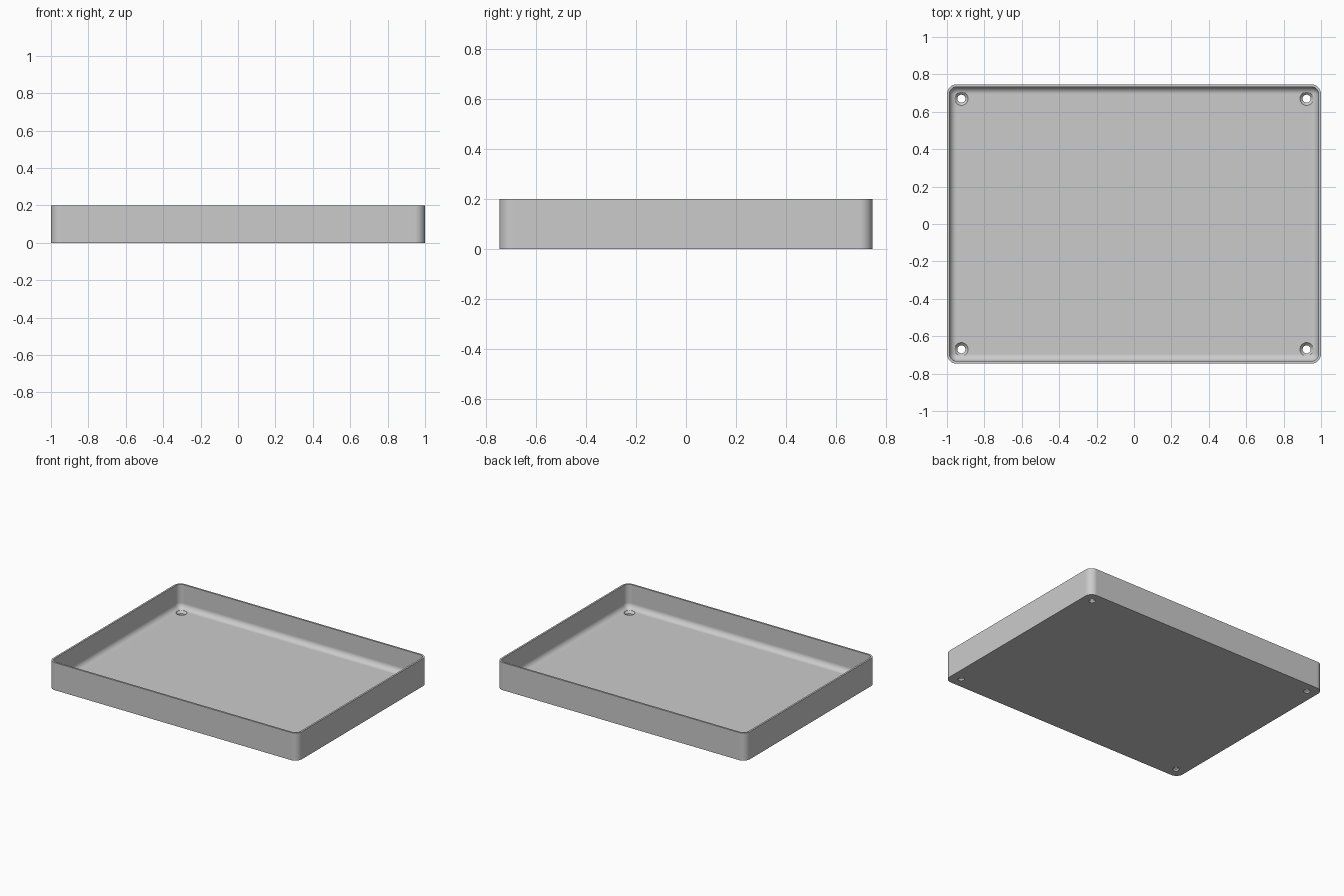
import bpy
import bmesh
from math import cos, sin, pi

old = bpy.data.objects.get("Cube")
if old:
    bpy.data.objects.remove(old, do_unlink=True)

HALF_X, HALF_Y, HEIGHT = 1.0, 0.747, 0.2
CORNER, WALL, FLOOR = 0.053, 0.0133, 0.027
FILLET = CORNER - WALL
ARC = 10          # segments per rounded quarter
INSET = 0.077     # screw hole distance from the outer walls

grey = bpy.data.materials.new("light grey")
grey.use_nodes = True
grey.diffuse_color = (0.6, 0.6, 0.6, 1)
grey.node_tree.nodes["Principled BSDF"].inputs["Base Color"].default_value = (0.6, 0.6, 0.6, 1)


def rounded_loop(bm, inset, z):
    """Rounded rectangle, offset inwards from the outer wall."""
    r = max(CORNER - inset, 0)
    cx, cy = HALF_X - CORNER, HALF_Y - CORNER
    loop = []
    for q, (sx, sy) in enumerate([(1, 1), (-1, 1), (-1, -1), (1, -1)]):
        for i in range(ARC + 1):
            a = (q + i / ARC) * pi / 2
            loop.append(bm.verts.new((sx * cx + r * cos(a), sy * cy + r * sin(a), z)))
    return loop


def bridge(bm, a, b):
    for i in range(len(a)):
        j = (i + 1) % len(a)
        bm.faces.new((a[i], a[j], b[j], b[i]))


def make_object(bm, name):
    bmesh.ops.remove_doubles(bm, verts=bm.verts, dist=1e-5)
    bmesh.ops.recalc_face_normals(bm, faces=bm.faces)
    mesh = bpy.data.meshes.new(name)
    bm.to_mesh(mesh)
    bm.free()
    mesh.materials.append(grey)
    obj = bpy.data.objects.new(name, mesh)
    bpy.context.collection.objects.link(obj)
    return obj


# Tray shell: outer wall, rim, inner wall, then the fillet down to the floor
bm = bmesh.new()
section = [(0, 0), (0, HEIGHT), (WALL, HEIGHT)]
for i in range(ARC + 1):
    a = i / ARC * pi / 2
    section.append((WALL + FILLET * (1 - cos(a)), FLOOR + FILLET * (1 - sin(a))))
loops = [rounded_loop(bm, d, z) for d, z in section]
for lower, upper in zip(loops, loops[1:]):
    bridge(bm, lower, upper)
bm.faces.new(loops[0])
bm.faces.new(loops[-1][::ARC + 1])
tray = make_object(bm, "tray")

# Countersunk screw holes: one turned cutter in each corner
bm = bmesh.new()
profile = [(0.0215, -0.05), (0.0215, 0.012), (0.036, FLOOR), (0.036, 0.09)]
SIDES = 32
for sx in (-1, 1):
    for sy in (-1, 1):
        rings = []
        for r, z in profile:
            rings.append([bm.verts.new((sx * (HALF_X - INSET) + r * cos(2 * pi * k / SIDES),
                                        sy * (HALF_Y - INSET) + r * sin(2 * pi * k / SIDES), z))
                          for k in range(SIDES)])
        for lower, upper in zip(rings, rings[1:]):
            bridge(bm, lower, upper)
        bm.faces.new(rings[0])
        bm.faces.new(rings[-1])
cutter = make_object(bm, "screw_hole_cutter")
cutter.hide_render = True

bpy.ops.object.select_all(action="DESELECT")
tray.select_set(True)
bpy.context.view_layer.objects.active = tray
cut = tray.modifiers.new("screw_holes", "BOOLEAN")
cut.operation = "DIFFERENCE"
cut.solver = "EXACT"
cut.object = cutter
bpy.ops.object.modifier_apply(modifier=cut.name)
bpy.data.objects.remove(cutter, do_unlink=True)

# Smooth fillets with flat floor and walls
bpy.ops.object.shade_smooth_by_angle(angle=pi / 6)
normals = tray.modifiers.new("flat_panels", "WEIGHTED_NORMAL")
normals.keep_sharp = True
